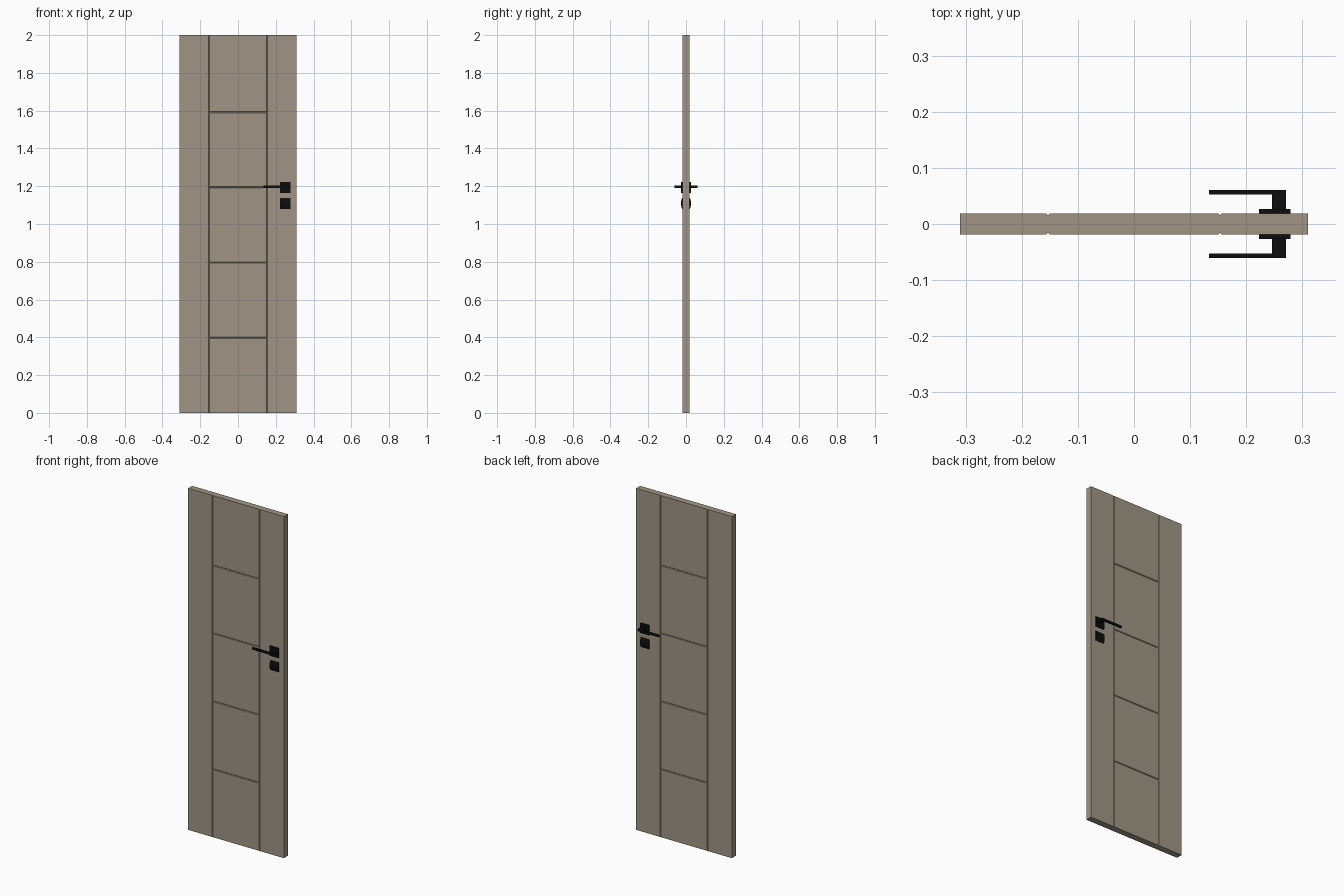
import bpy, math

if "Cube" in bpy.data.objects:
    bpy.data.objects.remove(bpy.data.objects["Cube"])


def material(name, col):
    m = bpy.data.materials.new(name)
    m.diffuse_color = (*col, 1)
    m.use_nodes = True
    m.node_tree.nodes["Principled BSDF"].inputs["Base Color"].default_value = m.diffuse_color
    return m


TAUPE = material("taupe paint", (0.35, 0.302, 0.235))
BLACK = material("black metal", (0.004, 0.004, 0.004))


def box(name, lo, hi, mat=None, bevel=0):
    mid = [(a + b) / 2 for a, b in zip(lo, hi)]
    size = [abs(b - a) for a, b in zip(lo, hi)]
    bpy.ops.mesh.primitive_cube_add(size=1, location=mid)
    o = bpy.context.object
    o.name = name
    o.scale = size
    bpy.ops.object.transform_apply(location=False, rotation=False, scale=True)
    if mat:
        o.data.materials.append(mat)
    if bevel:
        b = o.modifiers.new("bevel", 'BEVEL')
        b.width = bevel
        b.segments = 2
    return o


T = 0.0187      # half thickness of the leaf
GX = 0.1535     # x of the vertical grooves

# door leaf
door = box("door_leaf", (-0.31, -T, 0), (0.31, T, 2), TAUPE)


# V grooves: square bars turned 45 degrees, cut out of both faces
def groove(center, length, axis):
    s = 0.0046
    h = [s / 2] * 3
    h[axis] = length / 2
    c = box("groove_cutter", [-v for v in h], h, TAUPE)
    c.location = center
    c.rotation_euler[axis] = math.pi / 4
    c.hide_render = True
    mod = door.modifiers.new("groove", 'BOOLEAN')
    mod.operation = 'DIFFERENCE'
    mod.solver = 'EXACT'
    mod.object = c
    bpy.context.view_layer.objects.active = door
    bpy.ops.object.modifier_apply(modifier=mod.name)
    bpy.data.objects.remove(c)


for y in (-T, T):
    for x in (-GX, GX):
        groove((x, y, 1), 2.2, 2)
    for i in range(4):
        groove((0, y, 0.398 + 0.398 * i), 2 * GX - 0.001, 0)

# handle sets on both faces
for side, s in (("front", -1), ("back", 1)):
    # square rose and lever
    box(side + "_rose", (0.223, s * (T - 0.002), 1.165), (0.279, s * 0.0268, 1.222), BLACK, 0.001)
    box(side + "_lever_neck", (0.246, s * 0.025, 1.19), (0.271, s * 0.0605, 1.203), BLACK, 0.001)
    box(side + "_lever", (0.134, s * 0.0525, 1.19), (0.271, s * 0.061, 1.203), BLACK, 0.001)

    # lower lock plate with a gently domed face
    prof = [(-0.0285, T - 0.002)]
    n = 10
    for i in range(n + 1):
        t = -1 + 2 * i / n
        prof.append((0.0285 * t, 0.0268 - 0.006 * t * t))
    prof.append((0.0285, T - 0.002))
    k = len(prof)
    verts = [(x, s * y, 1.109 + z) for x in (0.223, 0.279) for z, y in prof]
    faces = [(i, (i + 1) % k, (i + 1) % k + k, i + k) for i in range(k)]
    faces += [tuple(range(k))[::-1], tuple(range(k, 2 * k))]
    if s > 0:
        faces = [f[::-1] for f in faces]
    faces = [f[::-1] for f in faces]
    me = bpy.data.meshes.new(side + "_lock_plate")
    me.from_pydata(verts, [], faces)
    me.materials.append(BLACK)
    o = bpy.data.objects.new(side + "_lock_plate", me)
    bpy.context.collection.objects.link(o)
    # make normals consistent
    bpy.ops.object.select_all(action='DESELECT')
    o.select_set(True)
    bpy.context.view_layer.objects.active = o
    bpy.ops.object.mode_set(mode='EDIT')
    bpy.ops.mesh.select_all(action='SELECT')
    bpy.ops.mesh.normals_make_consistent(inside=False)
    bpy.ops.object.mode_set(mode='OBJECT')
